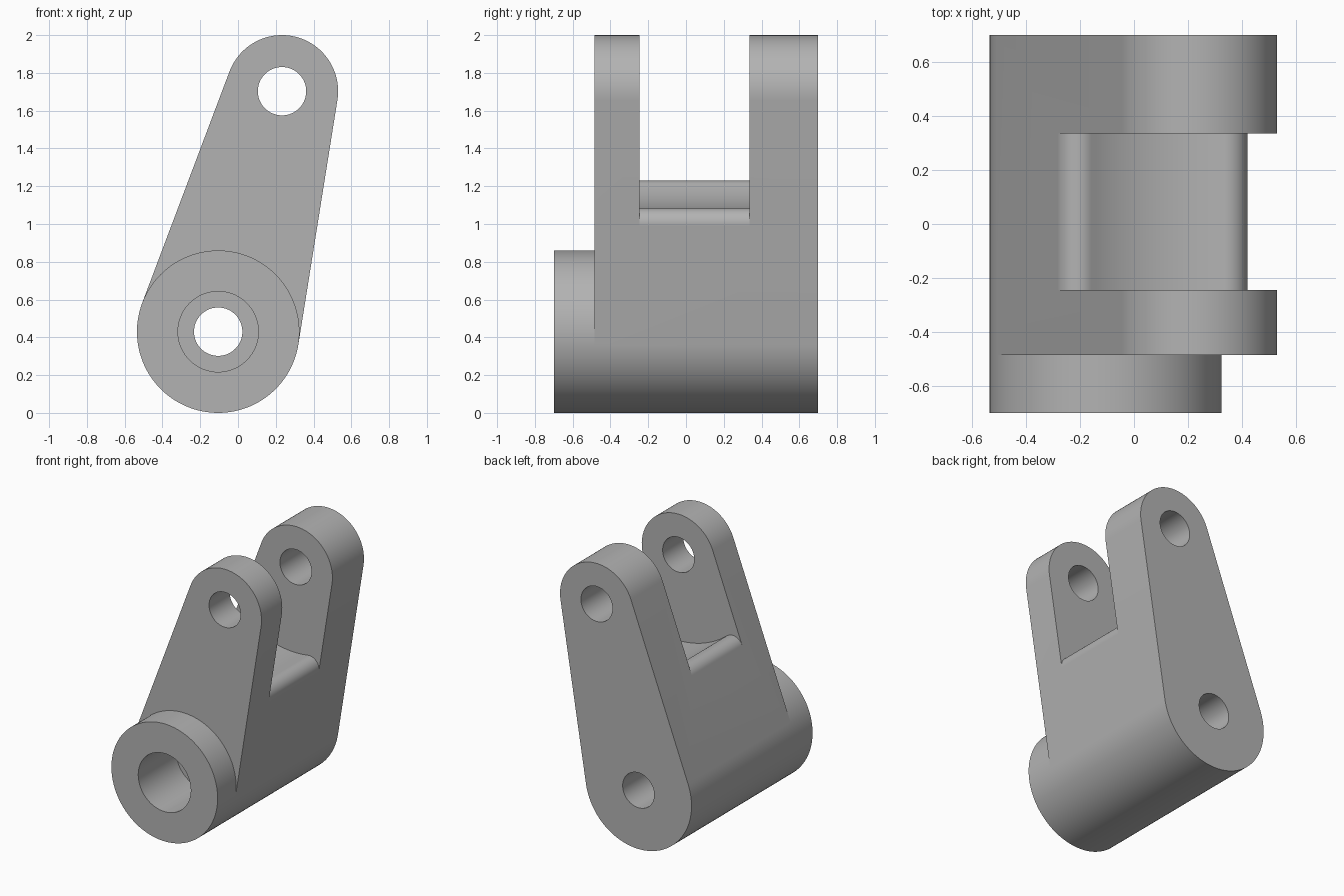
import bpy
import bmesh
from math import atan2, asin, sin, cos, pi, sqrt
from mathutils import Vector

cube = bpy.data.objects.get("Cube")
if cube:
    bpy.data.objects.remove(cube, do_unlink=True)

# Main dimensions, in the x-z plane
LOW, LOW_R = Vector((-0.105, 0.43)), 0.43
TOP, TOP_R = Vector((0.233, 1.703)), 0.297
PIN_R, BORE_R = 0.128, 0.213
FLOOR_R, FILLET_R = 0.627, 0.08
FRONT, BACK = -0.7, 0.7
ARM_FRONT, SLOT_FRONT, SLOT_BACK = -0.485, -0.245, 0.335
BORE_END = -0.26

steel = bpy.data.materials.new("plain grey")
steel.use_nodes = True
grey = (0.45, 0.45, 0.45, 1)
steel.diffuse_color = grey
steel.node_tree.nodes["Principled BSDF"].inputs["Base Color"].default_value = grey


def polar(a):
    return Vector((cos(a), sin(a)))


def angle(v):
    return atan2(v.y, v.x)


def arc(centre, radius, a0, a1, n):
    return [centre + radius * polar(a0 + (a1 - a0) * i / n) for i in range(n + 1)]


def prism(name, outline, y0, y1):
    """Closed solid from an x-z outline, drawn out along y."""
    bm = bmesh.new()
    face = bm.faces.new([bm.verts.new((p.x, y0, p.y)) for p in outline])
    grown = bmesh.ops.extrude_face_region(bm, geom=[face])["geom"]
    bmesh.ops.translate(bm, vec=(0, y1 - y0, 0),
                        verts=[g for g in grown if isinstance(g, bmesh.types.BMVert)])
    bmesh.ops.recalc_face_normals(bm, faces=bm.faces)
    mesh = bpy.data.meshes.new(name)
    bm.to_mesh(mesh)
    bm.free()
    mesh.materials.append(steel)
    ob = bpy.data.objects.new(name, mesh)
    bpy.context.collection.objects.link(ob)
    return ob


def disc(name, centre, radius, y0, y1):
    return prism(name, arc(centre, radius, 0, 2 * pi, 72)[:-1], y0, y1)


# Normal directions of the two straight walls, tangent to both end circles
axis = TOP - LOW
lean = asin((LOW_R - TOP_R) / axis.length)
left_a = angle(axis) + pi / 2 - lean
right_a = angle(axis) - pi / 2 + lean
sky = [Vector((1.5, 2.6)), Vector((-1.5, 2.6))]

# Full-depth tapered block
link = prism("clevis_link",
             arc(TOP, TOP_R, right_a, left_a, 48)
             + arc(LOW, LOW_R, left_a, right_a + 2 * pi, 60), FRONT, BACK)

# Relief that leaves only the round boss at the front
boss = arc(LOW, LOW_R, left_a, right_a, 56)
relief = prism("boss_relief_cutter",
               [boss[0] + polar(left_a)] + boss + [boss[-1] + polar(right_a)] + sky,
               FRONT - 0.1, ARM_FRONT)


# Slot between the arms: hollow floor about the pin axis, rounded at both walls
def fillet_centre(wall_a, side):
    inset = TOP_R - FILLET_R
    drop = sqrt((FLOOR_R + FILLET_R) ** 2 - inset ** 2)
    return TOP + inset * polar(wall_a) - drop * polar(wall_a + side * pi / 2)


fl, fr = fillet_centre(left_a, -1), fillet_centre(right_a, 1)
left_round = arc(fl, FILLET_R, left_a, angle(TOP - fl), 20)
right_round = arc(fr, FILLET_R, angle(TOP - fr), right_a, 20)
floor = arc(TOP, FLOOR_R, angle(fl - TOP), angle(fr - TOP), 24)[1:-1]
slot = prism("slot_cutter",
             [left_round[0] + 0.6 * polar(left_a)] + left_round + floor
             + right_round + [right_round[-1] + 0.6 * polar(right_a)] + sky,
             SLOT_FRONT, SLOT_BACK)

# Pin holes and the wider front bore
cutters = [
    relief, slot,
    disc("top_pin_cutter", TOP, PIN_R, -1, 1),
    disc("low_pin_cutter", LOW, PIN_R, -1, 1),
    disc("bore_cutter", LOW, BORE_R, -1, BORE_END),
]
for c in cutters:
    c.hide_render = True
    mod = link.modifiers.new(c.name, "BOOLEAN")
    mod.operation, mod.solver, mod.object = "DIFFERENCE", "EXACT", c

# Bake the cuts and drop the cutters
graph = bpy.context.evaluated_depsgraph_get()
solid = bpy.data.meshes.new_from_object(link.evaluated_get(graph))
link.modifiers.clear()
link.data = solid
for c in cutters:
    bpy.data.objects.remove(c, do_unlink=True)

bpy.ops.object.select_all(action="DESELECT")
link.select_set(True)
bpy.context.view_layer.objects.active = link
bpy.ops.object.shade_smooth_by_angle(angle=pi / 7)
